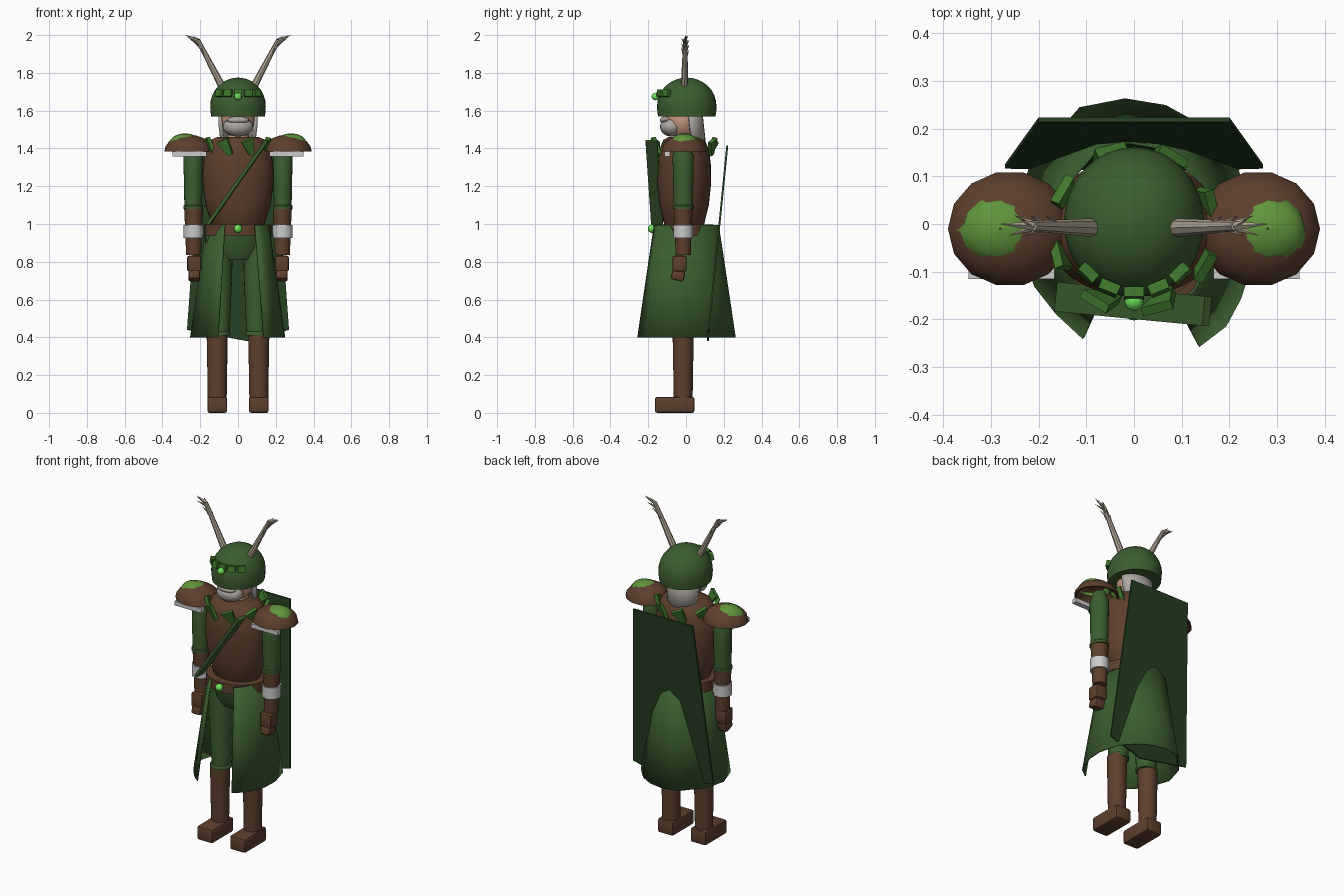
import bpy, bmesh, math, random
from mathutils import Vector, Matrix

if "Cube" in bpy.data.objects:
    bpy.data.objects.remove(bpy.data.objects["Cube"])
random.seed(4)


def mat(name, r, g, b):
    m = bpy.data.materials.new(name)
    m.diffuse_color = (r, g, b, 1)
    m.use_nodes = True
    m.node_tree.nodes["Principled BSDF"].inputs["Base Color"].default_value = m.diffuse_color
    return m


BROWN = mat("leather", .11, .05, .027)
GREEN = mat("cloth_green", .045, .11, .03)
DARK = mat("cape_green", .018, .05, .016)
LEAF = mat("leaf_green", .05, .18, .025)
MOSS = mat("moss_green", .12, .3, .045)
GLOW = mat("gem_green", .15, .75, .1)
SKIN = mat("skin", .6, .33, .23)
HAIR = mat("hair_grey", .42, .39, .36)
BONE = mat("antler_bone", .42, .37, .29)


def finish(name, bm, m=None, smooth=True):
    bmesh.ops.recalc_face_normals(bm, faces=bm.faces)
    me = bpy.data.meshes.new(name)
    bm.to_mesh(me)
    bm.free()
    o = bpy.data.objects.new(name, me)
    bpy.context.collection.objects.link(o)
    if m:
        me.materials.append(m)
    if smooth:
        bpy.ops.object.select_all(action='DESELECT')
        o.select_set(True)
        bpy.context.view_layer.objects.active = o
        bpy.ops.object.shade_smooth_by_angle(angle=math.radians(40))
    return o


def lathe(name, prof, loc, m=None, sx=1, sy=1, n=24, cap=True):
    """Spin (radius, z) points about a vertical axis at loc."""
    bm = bmesh.new()
    rings = [[bm.verts.new((loc[0] + r * sx * math.cos(2 * math.pi * i / n),
                            loc[1] + r * sy * math.sin(2 * math.pi * i / n), z))
              for i in range(n)] for r, z in prof]
    for a, b in zip(rings, rings[1:]):
        for i in range(n):
            bm.faces.new((a[i], a[(i + 1) % n], b[(i + 1) % n], b[i]))
    if cap:
        bm.faces.new(rings[0])
        bm.faces.new(rings[-1])
    return finish(name, bm, m)


def box(name, size, loc, m=None, bevel=.0, rot=None, taper=1):
    bm = bmesh.new()
    bmesh.ops.create_cube(bm, size=1)
    for v in bm.verts:
        if v.co.z < 0:
            v.co.x *= taper
        v.co = Vector(v.co[i] * size[i] for i in range(3))
    if bevel:
        bmesh.ops.bevel(bm, geom=bm.edges[:], offset=bevel, segments=2, affect='EDGES', profile=.5)
    bm.transform(Matrix.Translation(loc) @ (rot or Matrix()))
    return finish(name, bm, m, bevel > 0)


def ball(name, size, loc, m, n=20):
    bm = bmesh.new()
    bmesh.ops.create_uvsphere(bm, u_segments=n, v_segments=n // 2, radius=1)
    bm.transform(Matrix.Translation(loc) @ Matrix.Diagonal((*size, 1)))
    return finish(name, bm, m)


def spike(bm, a, b, r1, r2, n=8):
    a, b = Vector(a), Vector(b)
    d = b - a
    M = Matrix.Translation((a + b) / 2) @ d.to_track_quat('Z', 'Y').to_matrix().to_4x4()
    bmesh.ops.create_cone(bm, cap_ends=True, segments=n, radius1=r1, radius2=r2,
                          depth=d.length, matrix=M)


def dome(r, z, h, steps=6):
    return [(max(r * math.cos(t), .002), z + h * math.sin(t))
            for t in [math.pi / 2 * i / steps for i in range(steps + 1)]]


# torso, belt and hips
lathe("torso", [(.1, .95), (.14, 1.0), (.172, 1.1), (.186, 1.2), (.188, 1.3), (.175, 1.39),
                (.145, 1.445), (.11, 1.46)], (0, -.01), BROWN, sy=.76, n=32)
lathe("belt", [(.178, .94), (.178, .998)], (0, -.01), BROWN, sy=.86, n=32)
ball("belt_gem", (.022,) * 3, (0, -.18, .975), GLOW)
lathe("hips", [(.09, .81), (.13, .86), (.15, .95)], (0, -.01), GREEN, sy=.75)

# diagonal chest strap
d = Vector((.31, -.03, .44))
box("chest_strap", (.062, .018, d.length), (-.002, -.168, 1.22), GREEN,
    rot=d.to_track_quat('Z', 'X').to_matrix().to_4x4() @ Matrix.Rotation(math.pi / 2, 4, 'Z'))

for s, side in ((-1, "left"), (1, "right")):
    # legs
    box("boot_" + side, (.105, .21, .085), (s * .11, -.06, .0425), BROWN, .012)
    lathe("shin_" + side, [(.05, .07), (.052, .2), (.056, .42)], (s * .11, -.015), BROWN)
    lathe("thigh_" + side, [(.06, .41), (.06, .425), (.056, .43), (.068, .7), (.075, .97)],
          (s * .1, -.015), GREEN)
    # arms
    lathe("sleeve_" + side, [(.052, 1.08), (.052, 1.095), (.047, 1.1), (.05, 1.25), (.052, 1.36),
                             (.035, 1.42)], (s * .237, -.015), GREEN, sy=1.08)
    lathe("forearm_" + side, [(.04, .835), (.043, .93), (.05, 1.085)], (s * .235, -.015), BROWN)
    lathe("wristband_" + side, [(.052, .925), (.053, .995)], (s * .236, -.015))
    box("hand_" + side, (.075, .075, .085), (s * .232, -.035, .79), BROWN, .012)
    box("fingers_" + side, (.062, .07, .055), (s * .232, -.042, .728), BROWN, .012,
        rot=Matrix.Rotation(math.radians(-15), 4, 'X'))
    # pauldrons: hollow dome, moss cap with ragged rim, grey lip
    lathe("pauldron_" + side, [(.12, 1.385)] + dome(.13, 1.385, .087, 5)[0:]
          , (s * .26, -.01), BROWN, sy=.93, n=14, cap=False)
    lathe("pauldron_inner_" + side, [(.12, 1.385)] + dome(.117, 1.386, .075, 5),
          (s * .26, -.01), BROWN, sy=.93, n=14, cap=False)
    moss = lathe("moss_" + side, dome(.085, 1.425, .055, 4), (s * .28, -.01), MOSS, sy=.9, n=12, cap=False)
    for v in moss.data.vertices[:12]:
        k = random.uniform(.85, 1.12)
        v.co.x = s * .28 + (v.co.x - s * .28) * k
        v.co.y *= k
    box("pauldron_lip_" + side, (.18, .03, .026), (s * .257, -.1, 1.37))
    # antlers with fanned tines
    bm = bmesh.new()
    a, b = Vector((s * .08, -.008, 1.72)), Vector((s * .213, -.004, 1.975))
    spike(bm, a, b, .02, .011)
    for i in range(9):
        p = a.lerp(b, .56 + .052 * i)
        y = (.022, -.02, .004)[i % 3]
        spike(bm, p, p + Vector((s * (.03 + .004 * i), y, .062 - .005 * i)), .009, .0005, 5)
    spike(bm, b, (s * .28, 0, 2.0), .01, .0005, 5)
    spike(bm, b, (s * .235, .01, 1.995), .009, .0005, 5)
    finish("antler_" + side, bm, BONE)

# open-fronted wavy skirt
RIM = [(-62, .292), (-48, .289), (-35, .274), (-20, .262), (0, .25), (30, .25), (55, .252), (75, .258),
       (94, .264), (115, .27), (150, .252), (180, .254), (212, .247), (229, .25), (246, .264)]
bm = bmesh.new()
rows = []
for k, z in ((.66, .995), (.83, .7), (1, .4)):
    rows.append([bm.verts.new((r * k * math.cos(math.radians(t)), r * k * math.sin(math.radians(t)), z))
                 for t, r in RIM])
for p, q in zip(rows, rows[1:]):
    for i in range(len(RIM) - 1):
        bm.faces.new((p[i], p[i + 1], q[i + 1], q[i]))
skirt = finish("skirt", bm, GREEN)
mod = skirt.modifiers.new("thickness", 'SOLIDIFY')
mod.thickness = .006

# flat cape, hanging inward towards the hem
bm = bmesh.new()
cape_pts = [(-.2, 1.415), (.2, 1.415), (.27, .44), (.05, .38), (-.27, .44)]
bm.faces.new([bm.verts.new((x, .115 + (z - .38) * .1, z)) for x, z in cape_pts])
cape = finish("cape", bm, DARK, False)
mod = cape.modifiers.new("thickness", 'SOLIDIFY')
mod.thickness = .01
mod.offset = 0

# leaf collar
for i in range(8):
    t = math.radians(22.5 + 45 * i)
    R = Matrix.Rotation(t - math.pi / 2, 4, 'Z') @ Matrix.Rotation(math.radians(-18), 4, 'X') \
        @ Matrix.Rotation(math.radians(25), 4, 'Y')
    box("collar_leaf", (.07, .02, .09), (.158 * math.cos(t), .16 * math.sin(t) - .01, 1.405), LEAF,
        rot=R, taper=.35)

# head, hair and beard
lathe("neck", [(.06, 1.42), (.055, 1.5)], (0, .0), SKIN)
ball("head", (.088, .095, .11), (0, -.01, 1.56), SKIN)
ball("beard", (.08, .06, .052), (0, -.078, 1.515), HAIR)
ball("moustache", (.06, .03, .02), (0, -.108, 1.55), HAIR)
bm = bmesh.new()
rows = [[bm.verts.new((r * math.cos(math.radians(t)), y0 + .075 * math.sin(math.radians(t)), z))
         for t in range(0, 181, 15)]
        for r, y0, z in ((.105, .01, 1.62), (.103, .02, 1.52), (.09, .032, 1.41))]
for p, q in zip(rows, rows[1:]):
    for i in range(12):
        bm.faces.new((p[i], p[i + 1], q[i + 1], q[i]))
hair = finish("back_hair", bm, HAIR)
mod = hair.modifiers.new("thickness", 'SOLIDIFY')
mod.thickness = .02

# helmet with leaf band and gem
lathe("helmet", [(.142, 1.568), (.146, 1.6)] + dome(.147, 1.625, .15, 8), (0, .004), GREEN, sy=1.07, n=32)
for i in range(-2, 3):
    t = math.radians(-90 + 22 * i)
    box("helmet_leaf", (.042, .022, .036), (.14 * math.cos(t), .004 + .149 * math.sin(t), 1.692), LEAF,
        rot=Matrix.Rotation(t + math.pi / 2, 4, 'Z') @ Matrix.Rotation(math.radians(-12), 4, 'X'))
ball("helmet_gem", (.02,) * 3, (0, -.162, 1.675), GLOW)
